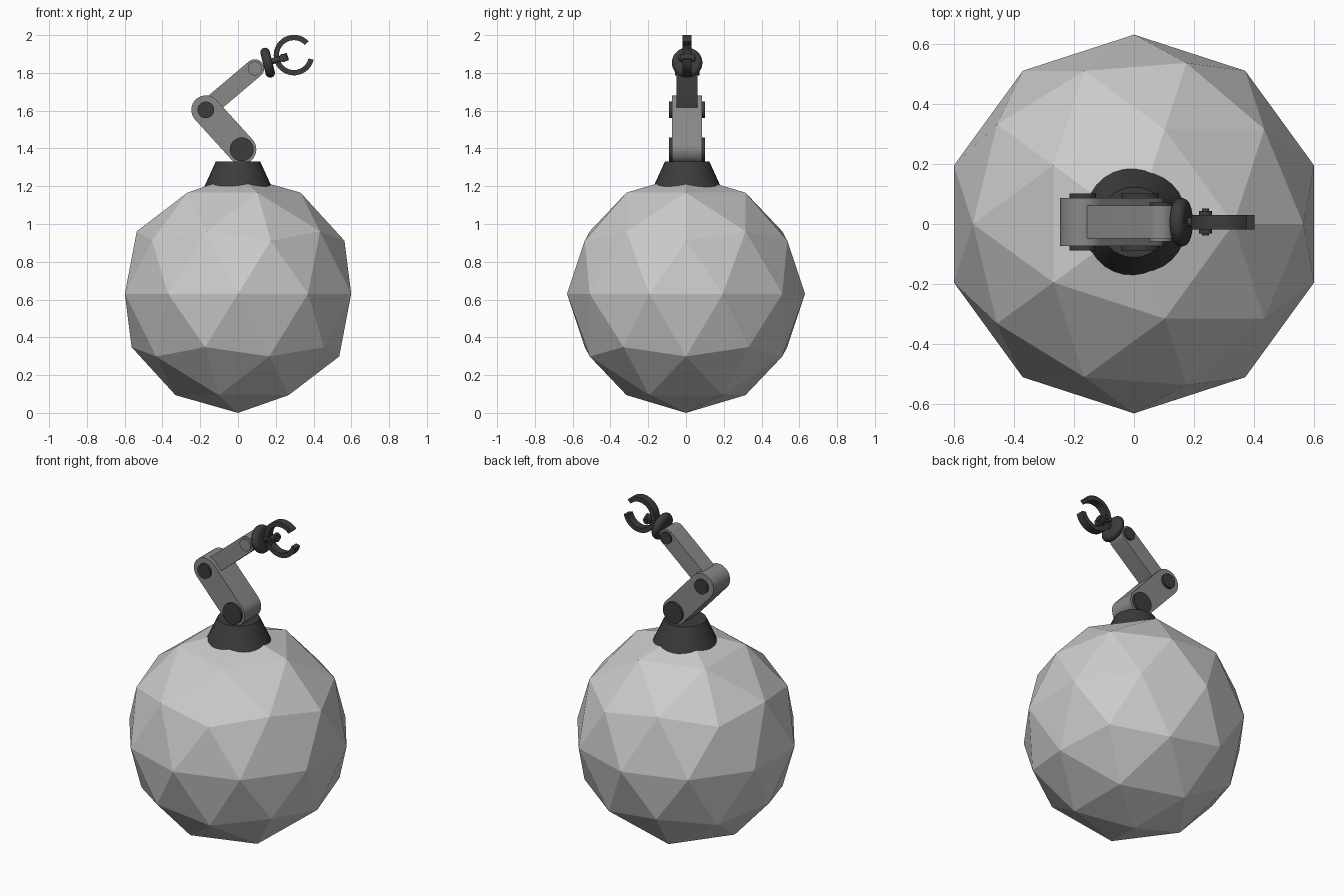
import bpy, bmesh, math
from mathutils import Matrix, Vector

if "Cube" in bpy.data.objects:
    bpy.data.objects.remove(bpy.data.objects["Cube"])

YC = 0.006          # depth centre of the arm
TILT = math.radians(17)   # pitch of the wrist and gripper


def material(name, value):
    m = bpy.data.materials.new(name)
    m.use_nodes = True
    colour = (value, value, value, 1)
    m.diffuse_color = colour
    m.node_tree.nodes["Principled BSDF"].inputs["Base Color"].default_value = colour
    return m


LIGHT = material("light grey", 0.6)
MID = material("mid grey", 0.25)
DARK = material("dark grey", 0.045)


def make(name, bm, mat, smooth=True):
    bmesh.ops.recalc_face_normals(bm, faces=bm.faces)
    mesh = bpy.data.meshes.new(name)
    bm.to_mesh(mesh)
    bm.free()
    mesh.materials.append(mat)
    ob = bpy.data.objects.new(name, mesh)
    bpy.context.collection.objects.link(ob)
    if smooth:
        bpy.ops.object.select_all(action="DESELECT")
        ob.select_set(True)
        bpy.context.view_layer.objects.active = ob
        bpy.ops.object.shade_smooth_by_angle(angle=math.radians(35))
    return ob


def extrude_outline(name, points, y0, y1, mat):
    """Prism from an x-z outline, running from y0 to y1."""
    bm = bmesh.new()
    face = bm.faces.new([bm.verts.new((x, y0, z)) for x, z in points])
    out = bmesh.ops.extrude_face_region(bm, geom=[face])
    moved = [v for v in out["geom"] if isinstance(v, bmesh.types.BMVert)]
    bmesh.ops.translate(bm, verts=moved, vec=(0, y1 - y0, 0))
    return make(name, bm, mat)


def arc(cx, cz, r, a0, a1, n):
    return [(cx + r * math.cos(a0 + (a1 - a0) * i / n),
             cz + r * math.sin(a0 + (a1 - a0) * i / n)) for i in range(n + 1)]


def link(name, a, b, r, half):
    """Arm segment with rounded ends."""
    t = math.atan2(b[1] - a[1], b[0] - a[0])
    q = math.pi / 2
    pts = arc(*b, r, t - q, t + q, 16) + arc(*a, r, t + q, t + 3 * q, 16)
    extrude_outline(name, pts, YC - half, YC + half, MID)


def disc(name, c, r, y0, y1, mat):
    extrude_outline(name, arc(*c, r, 0, math.tau, 32)[:-1], YC + y0, YC + y1, mat)


def lathe(name, profile, matrix, mat, steps=32):
    """Spin an (r, z) profile about z, then place it."""
    bm = bmesh.new()
    vs = [bm.verts.new((r, 0, z)) for r, z in profile]
    edges = [bm.edges.new(p) for p in zip(vs, vs[1:])]
    bmesh.ops.spin(bm, geom=vs + edges, axis=(0, 0, 1), cent=(0, 0, 0),
                   angle=math.tau, steps=steps)
    bmesh.ops.remove_doubles(bm, verts=bm.verts, dist=1e-5)
    bmesh.ops.transform(bm, matrix=matrix, verts=bm.verts)
    return make(name, bm, mat)


# Faceted ball
bm = bmesh.new()
bmesh.ops.create_icosphere(bm, subdivisions=2, radius=0.63,
                           matrix=Matrix.Translation((0, 0, 0.63)))
make("faceted_ball", bm, LIGHT, smooth=False)

# Conical base sunk into the ball
lathe("arm_base", [(0, 1.15), (0.2, 1.15), (0.117, 1.332), (0, 1.332)],
      Matrix.Translation((0, YC, 0)), DARK)

# Arm segments and joint caps
shoulder, elbow, wrist = (0.02, 1.395), (-0.17, 1.604), (0.089, 1.823)
link("lower_arm", shoulder, elbow, 0.077, 0.08)
link("upper_arm", elbow, wrist, 0.049, 0.055)
disc("shoulder_joint", shoulder, 0.063, -0.095, 0.095, DARK)
disc("elbow_joint", elbow, 0.044, -0.095, 0.095, DARK)
disc("wrist_front_cap", wrist, 0.037, -0.065, 0, MID)
disc("wrist_back_cap", wrist, 0.037, 0, 0.065, DARK)

# Rounded wrist flange, then the rod, collar and pin along the gripper axis
turn = Matrix.Rotation(math.pi / 2 - TILT, 4, "Y")
flange = Vector((0.157, YC, 1.854))
rim = arc(0.056, 0, 0.025, -math.pi / 2, math.pi / 2, 10)
lathe("wrist_flange", [(0, -0.025)] + rim + [(0, 0.025)],
      Matrix.Translation(flange) @ Matrix.Rotation(math.pi / 2 - math.radians(14), 4, "Y"), DARK)
lathe("gripper_rod", [(0, 0), (0.016, 0), (0.016, 0.075), (0.02, 0.08),
                      (0.02, 0.112), (0, 0.112)],
      Matrix.Translation(flange) @ turn, DARK, 16)
hub = (flange.x + 0.085 * math.cos(TILT), flange.z + 0.085 * math.sin(TILT))
disc("gripper_hub", hub, 0.022, -0.038, 0.038, DARK)
disc("gripper_pin", hub, 0.012, -0.045, 0.045, DARK)

# Two curved jaws
centre = (0.296, 1.894)
for name, start, end in (("upper_jaw", 43, 187), ("lower_jaw", 203, 347)):
    a, b = math.radians(start), math.radians(end)
    outline = arc(*centre, 0.107, a, b, 20) + arc(*centre, 0.079, b, a, 20)
    extrude_outline(name, outline, YC - 0.024, YC + 0.024, DARK)
